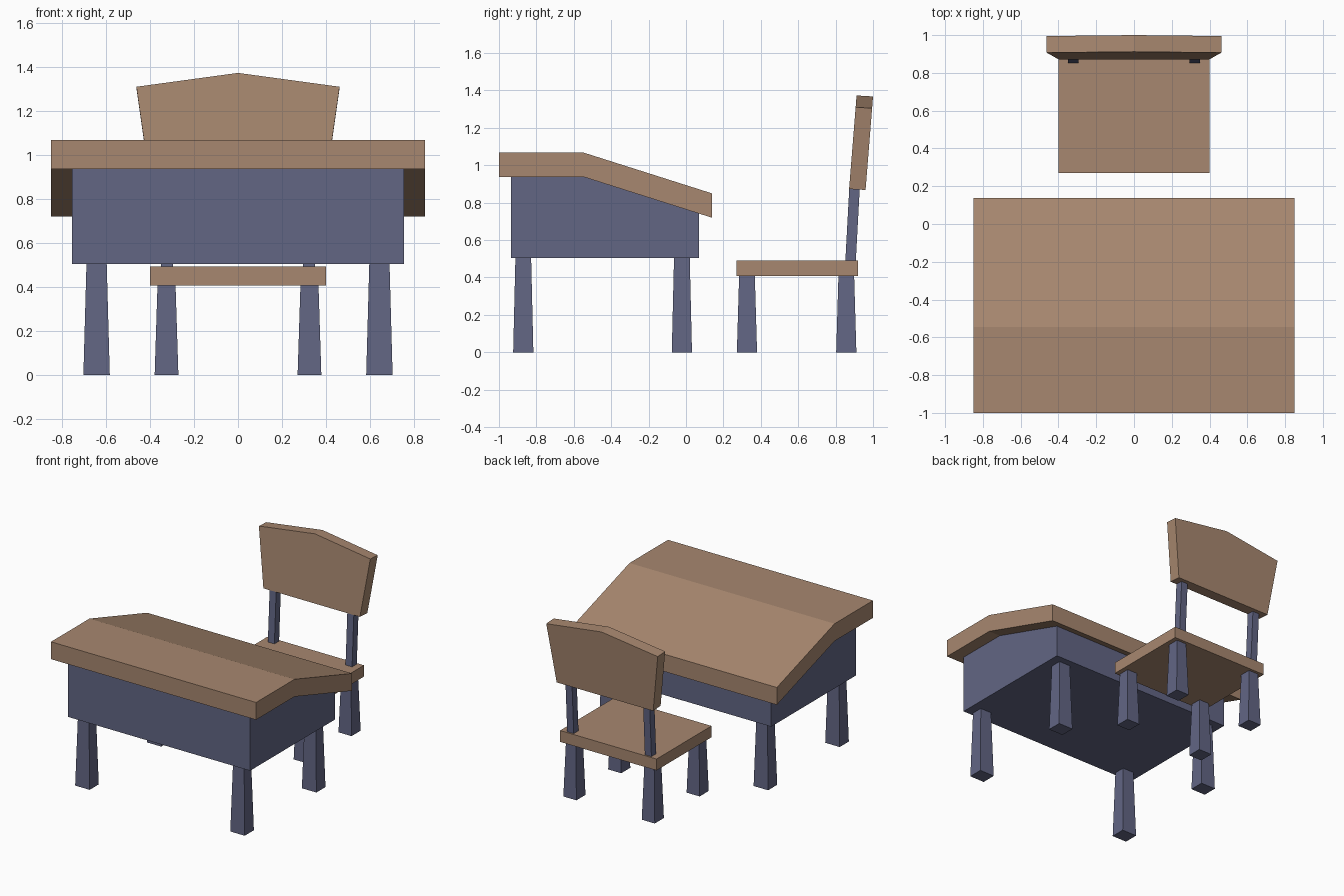
import bpy, bmesh

if "Cube" in bpy.data.objects:
    bpy.data.objects.remove(bpy.data.objects["Cube"])


def material(name, rgb):
    m = bpy.data.materials.new(name)
    m.diffuse_color = (*rgb, 1)
    m.use_nodes = True
    m.node_tree.nodes["Principled BSDF"].inputs["Base Color"].default_value = m.diffuse_color
    return m


WOOD = material("warm wood", (0.39, 0.245, 0.16))
BLUE = material("slate blue", (0.122, 0.132, 0.23))


def loft(name, ring_a, ring_b, mat):
    """Closed solid between two matching polygons."""
    bm = bmesh.new()
    a = [bm.verts.new(p) for p in ring_a]
    b = [bm.verts.new(p) for p in ring_b]
    n = len(a)
    bm.faces.new(a)
    bm.faces.new(b[::-1])
    for i in range(n):
        bm.faces.new((a[i], b[i], b[(i + 1) % n], a[(i + 1) % n]))
    bmesh.ops.recalc_face_normals(bm, faces=bm.faces)
    me = bpy.data.meshes.new(name)
    bm.to_mesh(me)
    bm.free()
    me.materials.append(mat)
    ob = bpy.data.objects.new(name, me)
    bpy.context.collection.objects.link(ob)
    return ob


def side_profile(name, half_width, yz, mat):
    """Extrude a side outline across x."""
    return loft(name, [(-half_width, y, z) for y, z in yz],
                [(half_width, y, z) for y, z in yz], mat)


def rect(x, y, hx, hy, z):
    return [(x - hx, y - hy, z), (x + hx, y - hy, z),
            (x + hx, y + hy, z), (x - hx, y + hy, z)]


# Desk: sloped top and the body that follows its underside
side_profile("desk_top", 0.85, [(-1, 0.937), (-1, 1.067), (-0.545, 1.067),
                                (0.138, 0.85), (0.138, 0.72), (-0.545, 0.937)], WOOD)
side_profile("desk_body", 0.755, [(-0.935, 0.505), (-0.935, 0.94), (-0.545, 0.94),
                                  (0.07, 0.745), (0.07, 0.505)], BLUE)

# Chair seat
side_profile("chair_seat", 0.4, [(0.27, 0.407), (0.27, 0.492),
                                 (0.92, 0.492), (0.92, 0.407)], WOOD)

# Tapered legs and leaning back posts, on both sides
for side, s in (("left", -1), ("right", 1)):
    for row, y in (("front", -0.87), ("back", -0.022)):
        loft(f"desk_{row}_{side}_leg", rect(s * 0.643, y, 0.06, 0.054, 0),
             rect(s * 0.643, y, 0.046, 0.042, 0.505), BLUE)
    for row, y in (("front", 0.326), ("back", 0.857)):
        loft(f"chair_{row}_{side}_leg", rect(s * 0.325, y, 0.054, 0.054, 0),
             rect(s * 0.325, y, 0.041, 0.042, 0.407), BLUE)
    loft(f"back_post_{side}", rect(s * 0.322, 0.88, 0.027, 0.028, 0.49),
         rect(s * 0.322, 0.901, 0.027, 0.028, 0.878), BLUE)

# Backrest: peaked panel leaning backwards
outline = [(-0.4, 0.873), (0.4, 0.873), (0.462, 1.31), (0, 1.373), (-0.462, 1.31)]
lean = 0.04 / 0.5
face = [(x, 0.872 + (z - 0.873) * lean, z) for x, z in outline]
loft("backrest", face, [(x, y + 0.088, z - 0.005) for x, y, z in face], WOOD)
